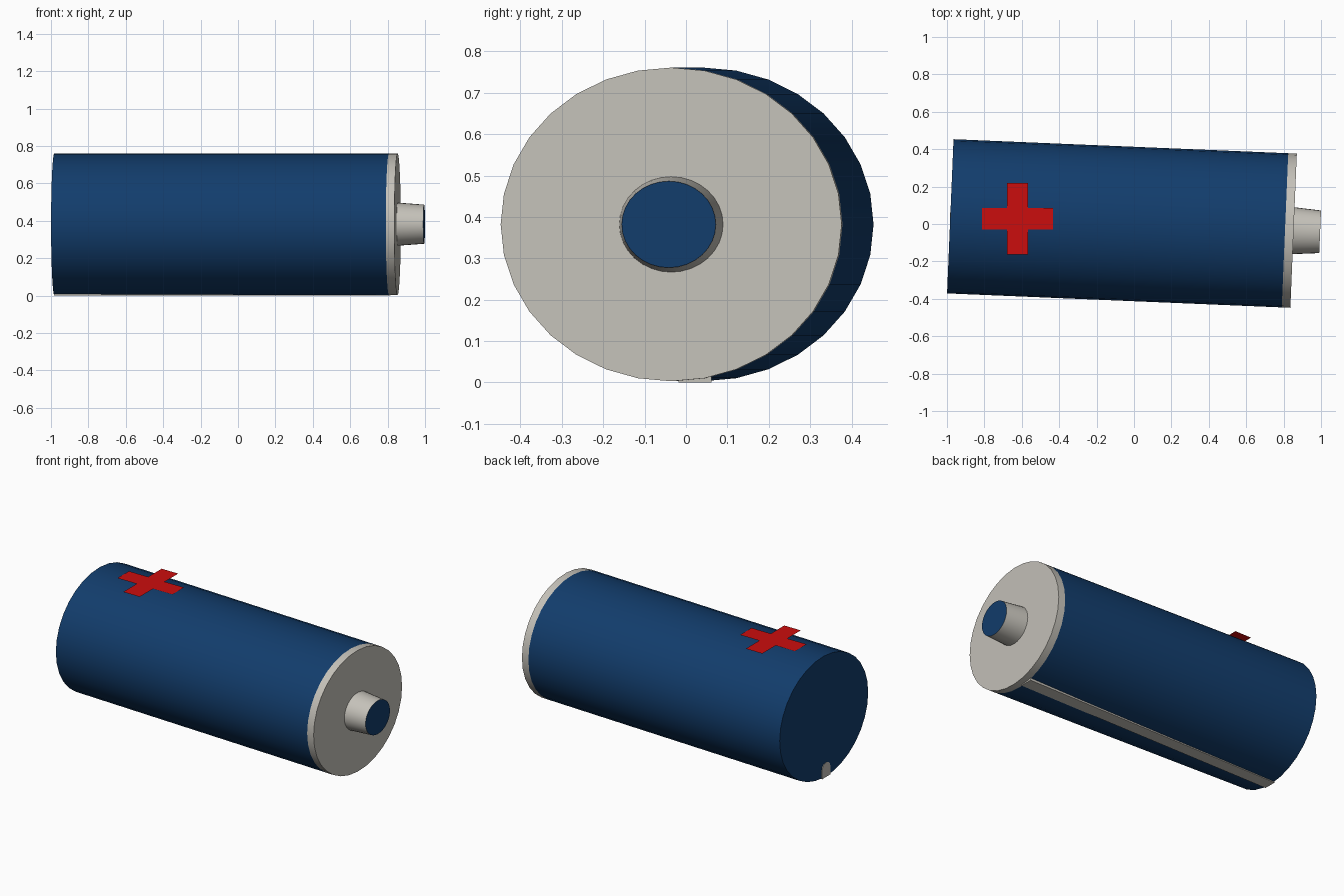
import bpy, bmesh, math
from mathutils import Matrix

cube = bpy.data.objects.get("Cube")
if cube:
    bpy.data.objects.remove(cube, do_unlink=True)

TILT = math.radians(-2.4)   # casing is turned slightly about z
HALF_W, HALF_H = 0.4125, 0.379
AXIS_Z = 0.382


def material(name, rgb):
    mat = bpy.data.materials.new(name)
    mat.use_nodes = True
    mat.diffuse_color = (*rgb, 1)
    mat.node_tree.nodes["Principled BSDF"].inputs["Base Color"].default_value = (*rgb, 1)
    return mat


BLUE = material("dark blue", (0.006, 0.046, 0.15))
GREY = material("warm grey", (0.56, 0.54, 0.49))
RED = material("red", (0.6, 0.004, 0.004))


def finish(name, bm, mats):
    mesh = bpy.data.meshes.new(name)
    bmesh.ops.recalc_face_normals(bm, faces=bm.faces)
    bm.to_mesh(mesh)
    bm.free()
    obj = bpy.data.objects.new(name, mesh)
    bpy.context.collection.objects.link(obj)
    for mat in mats:
        mesh.materials.append(mat)
    return obj


def drum(name, x0, x1, size0, size1, mats):
    """Elliptical drum along the tilted axis; sizes are relative to the casing."""
    bm = bmesh.new()
    bmesh.ops.create_cone(bm, cap_ends=True, segments=32, radius1=size0,
                          radius2=size1, depth=x1 - x0)
    place = (Matrix.Translation((0, 0, AXIS_Z)) @ Matrix.Rotation(TILT, 4, "Z")
             @ Matrix.Translation(((x0 + x1) / 2, 0, 0))
             @ Matrix.Diagonal((1, HALF_W, HALF_H, 1))
             @ Matrix.Rotation(math.pi / 2, 4, "Y"))
    bm.transform(place)
    obj = finish(name, bm, mats)
    bpy.ops.object.select_all(action="DESELECT")
    obj.select_set(True)
    bpy.context.view_layer.objects.active = obj
    bpy.ops.object.shade_smooth_by_angle()
    return obj


# Casing, end cap and raised terminal
drum("casing", -0.983, 0.808, 1, 1, [BLUE])
drum("end_cap", 0.808, 0.854, 1, 1, [GREY])
terminal = drum("terminal", 0.85, 0.996, 0.305, 0.276, [GREY, BLUE])
for face in terminal.data.polygons:
    if face.normal.x > 0.9:          # blue contact on the tip
        face.material_index = 1

# Flat plus sign on top
bm = bmesh.new()
corners = []
for i in range(4):
    turn = Matrix.Rotation(i * math.pi / 2, 4, "Z")
    for x, y in ((0.057, 0.057), (0.057, 0.19), (-0.057, 0.19)):
        corners.append(bm.verts.new(turn @ Matrix.Translation((x, y, 0)).translation))
bm.faces.new(corners)
bmesh.ops.translate(bm, verts=bm.verts, vec=(-0.623, 0.028, 0.763))
plus = finish("plus_sign", bm, [RED])
if plus.data.polygons[0].normal.z < 0:
    plus.data.flip_normals()

# Straight bar along the underside, just proud of the casing and its back end
bm = bmesh.new()
bmesh.ops.create_cube(bm, size=1)
bm.transform(Matrix.Translation((-0.085, 0.022, 0.045)) @ Matrix.Diagonal((1.8, 0.08, 0.09, 1)))
top_edges = [e for e in bm.edges
             if all(v.co.z > 0.05 for v in e.verts)
             and abs(e.verts[0].co.x - e.verts[1].co.x) > 1]
bmesh.ops.bevel(bm, geom=top_edges, offset=0.035, segments=3, profile=0.5, affect="EDGES")
finish("underside_bar", bm, [GREY])
